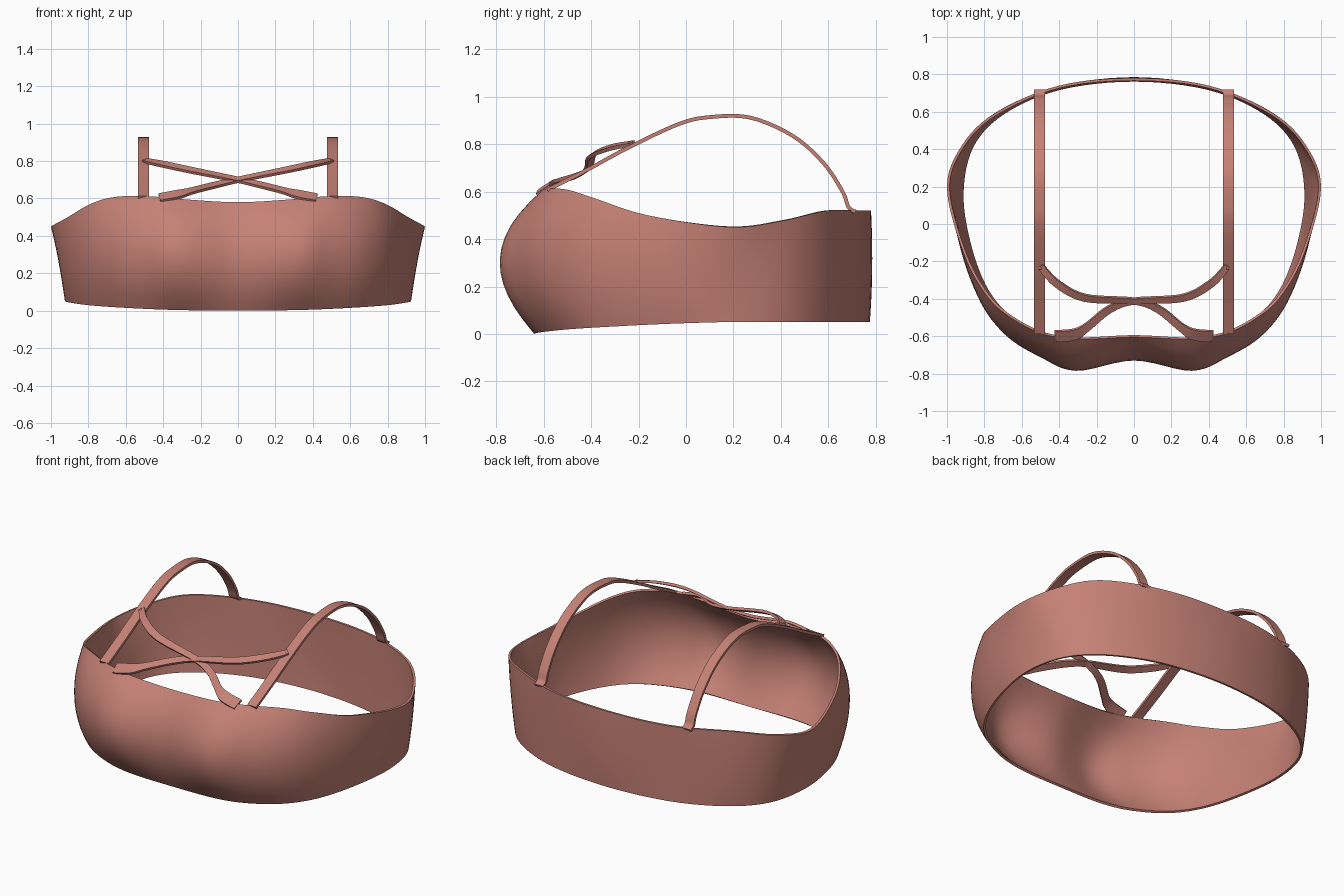
import bpy
from mathutils import Vector

if "Cube" in bpy.data.objects:
    bpy.data.objects.remove(bpy.data.objects["Cube"])

mat = bpy.data.materials.new("rose_fabric")
mat.diffuse_color = (0.56, 0.22, 0.18, 1)
mat.use_nodes = True
mat.node_tree.nodes["Principled BSDF"].inputs["Base Color"].default_value = mat.diffuse_color


def catmull(p, q, r, s, t):
    return 0.5 * (2 * q + (r - p) * t + (2 * p - 5 * q + 4 * r - s) * t * t
                  + (3 * q - p - 3 * r + s) * t ** 3)


def smooth_path(pts, steps, closed=False):
    pts = [Vector(p) for p in pts]
    n = len(pts)
    get = (lambda i: pts[i % n]) if closed else (lambda i: pts[max(0, min(n - 1, i))])
    out = [catmull(get(i - 1), get(i), get(i + 1), get(i + 2), k / steps)
           for i in range(n if closed else n - 1) for k in range(steps)]
    return out if closed else out + [pts[-1]]


def sheet(name, rows, closed, thickness, offset):
    """Skin a grid of points and give it fabric thickness."""
    m = len(rows[0])
    n = len(rows)
    faces = []
    for i in range(n if closed else n - 1):
        a, b = i * m, (i + 1) % n * m
        faces += [(a + j, b + j, b + j + 1, a + j + 1) for j in range(m - 1)]
    me = bpy.data.meshes.new(name)
    me.from_pydata([v for r in rows for v in r], [], faces)
    ob = bpy.data.objects.new(name, me)
    bpy.context.collection.objects.link(ob)
    me.materials.append(mat)
    sol = ob.modifiers.new("thickness", 'SOLIDIFY')
    sol.thickness = thickness
    sol.offset = offset
    bpy.context.view_layer.objects.active = ob
    bpy.ops.object.select_all(action='DESELECT')
    ob.select_set(True)
    bpy.ops.object.modifier_apply(modifier=sol.name)
    bpy.ops.object.shade_smooth_by_angle(angle=0.7)
    return ob


# Chest band: columns from front centre to back centre (hem, middle, top edge)
half = [
    ((0, -.64, 0), (0, -.73, .30), (0, -.605, .58)),
    ((.30, -.635, .003), (.31, -.785, .31), (.28, -.615, .595)),
    ((.50, -.59, .01), (.50, -.712, .32), (.48, -.59, .612)),
    ((.68, -.49, .02), (.68, -.60, .32), (.66, -.50, .608)),
    ((.805, -.33, .03), (.82, -.42, .31), (.79, -.38, .57)),
    ((.89, -.09, .042), (.925, -.13, .27), (.91, -.16, .50)),
    ((.925, .17, .05), (.957, .17, .25), (1.0, .19, .45)),
    ((.87, .42, .05), (.90, .42, .26), (.92, .42, .48)),
    ((.70, .60, .05), (.72, .605, .28), (.74, .595, .52)),
    ((.40, .73, .05), (.40, .735, .28), (.40, .74, .52)),
    ((0, .775, .05), (0, .785, .28), (0, .78, .52)),
]
mirrored = [tuple((-x, y, z) for x, y, z in c) for c in half[-2:0:-1]]
loop = half + mirrored
hem, mid, top = (smooth_path([c[k] for c in loop], 6, True) for k in range(3))
rows = []
for a, b, c in zip(hem, mid, top):
    # parabola through hem, middle and top gives the bulging profile
    ts = [k / 12 for k in range(13)]
    rows.append([a * (1 - t) * (1 - 2 * t) + b * 4 * t * (1 - t) + c * t * (2 * t - 1)
                 for t in ts])
sheet("chest_band", rows, True, 0.014, -1)


def ribbon(name, path, widths, side=None):
    """Flat strap along a path; side fixes the width direction."""
    pts = smooth_path(path, 6)
    wid = smooth_path([(w, 0, 0) for w in widths], 6)
    rows = []
    for i, p in enumerate(pts):
        t = (pts[min(i + 1, len(pts) - 1)] - pts[max(i - 1, 0)]).normalized()
        s = side or Vector((0, -.55, .83)).cross(t).normalized()
        rows.append([p + s * wid[i].x * f for f in (-.5, 0, .5)])
    return sheet(name, rows, False, 0.016, 0)


# Shoulder straps and crossing front straps
shoulder = [(-.585, .607), (-.42, .69), (-.24, .787), (-.03, .885), (.10, .914),
            (.27, .912), (.45, .835), (.58, .72), (.66, .60), (.685, .535), (.715, .515)]
cross = [(-.50, -.225, .803), (-.41, -.32, .785), (-.26, -.395, .753), (0, -.412, .70),
         (.13, -.455, .67), (.25, -.55, .64), (.32, -.59, .622), (.42, -.60, .602)]
for s, label in ((1, "right"), (-1, "left")):
    ribbon("shoulder_strap_" + label, [(s * .505, y, z) for y, z in shoulder],
           [.06] * len(shoulder), Vector((1, 0, 0)))
    ribbon("cross_strap_" + label, [(s * x, y, z) for x, y, z in cross],
           [.035, .042, .042, .036, .042, .045, .065, .068])
    # Small stitch stud joining the straps
    bpy.ops.mesh.primitive_uv_sphere_add(segments=12, ring_count=8, radius=.011,
                                         location=(s * .5, -.235, .80))
    stud = bpy.context.object
    stud.name = "strap_stud_" + label
    stud.data.materials.append(mat)
    bpy.ops.object.shade_smooth()
